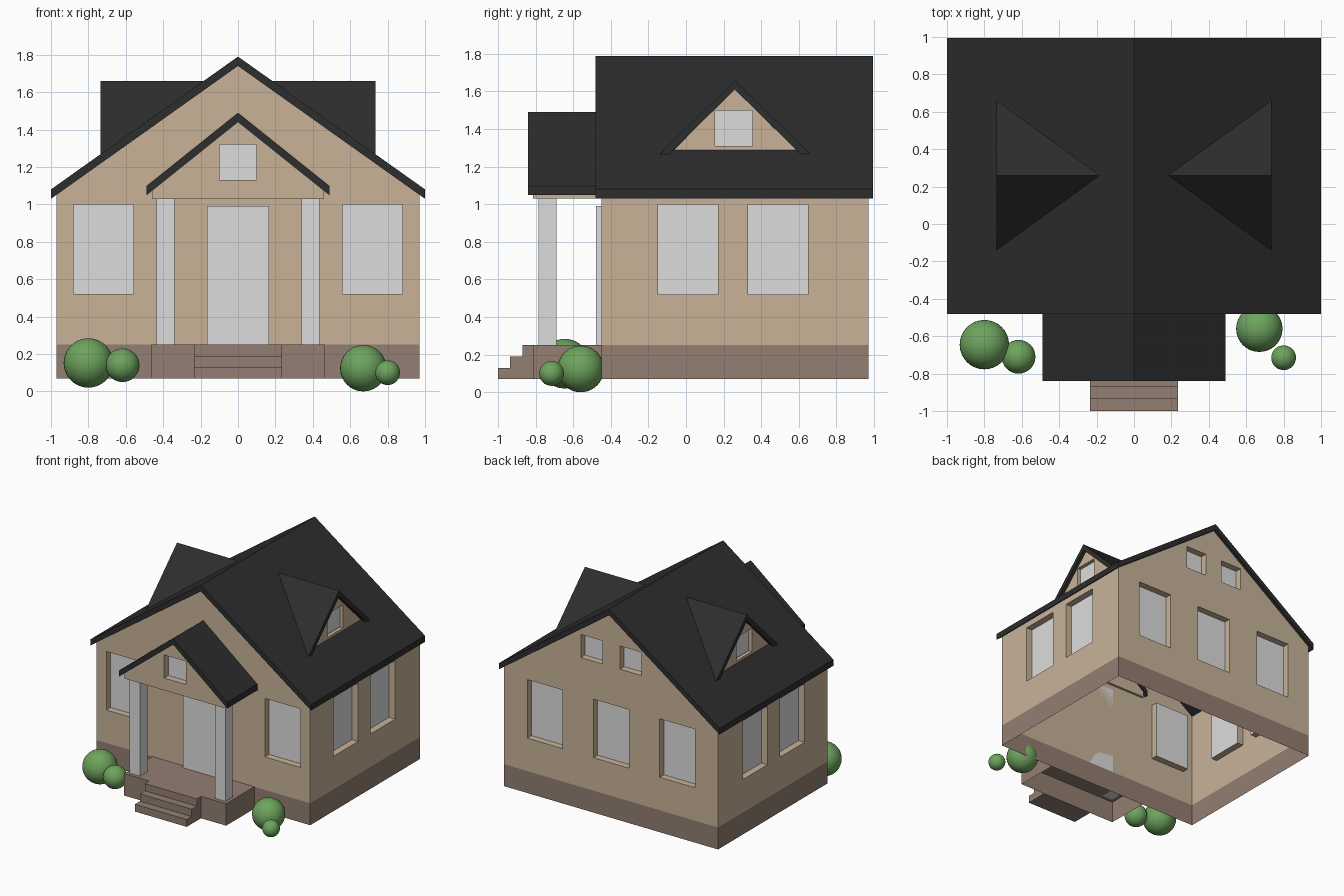
import bpy, bmesh, math
from mathutils import Vector

if "Cube" in bpy.data.objects:
    bpy.data.objects.remove(bpy.data.objects["Cube"])


def material(name, r, g, b):
    m = bpy.data.materials.new(name)
    m.diffuse_color = (r, g, b, 1)
    m.use_nodes = True
    m.node_tree.nodes["Principled BSDF"].inputs["Base Color"].default_value = m.diffuse_color
    return m


TAN = material("tan wall", 0.58, 0.45, 0.315)
BROWN = material("brown masonry", 0.29, 0.21, 0.168)
BLACK = material("dark roof", 0.026, 0.026, 0.026)
WHITE = material("pale grey", 0.72, 0.72, 0.72)
GREEN = material("leaf green", 0.155, 0.37, 0.11)


def finish(name, bm, mats):
    me = bpy.data.meshes.new(name)
    bm.to_mesh(me)
    bm.free()
    for m in mats:
        me.materials.append(m)
    ob = bpy.data.objects.new(name, me)
    bpy.context.collection.objects.link(ob)
    return ob


def prism(pts, axis, lo, hi):
    """Extrude a 2D profile (u, z) along x or y."""
    bm = bmesh.new()
    place = (lambda u, t, z: (t, u, z)) if axis == "x" else (lambda u, t, z: (u, t, z))
    a = [bm.verts.new(place(u, lo, z)) for u, z in pts]
    b = [bm.verts.new(place(u, hi, z)) for u, z in pts]
    bm.faces.new(a)
    bm.faces.new(b)
    n = len(pts)
    for i in range(n):
        bm.faces.new((a[i], a[(i + 1) % n], b[(i + 1) % n], b[i]))
    bmesh.ops.recalc_face_normals(bm, faces=bm.faces[:])
    return bm


def box(x0, x1, y0, y1, z0, z1):
    return prism([(x0, z0), (x1, z0), (x1, z1), (x0, z1)], "y", y0, y1)


def chevron(c, half, top, slope, th=0.05):
    low = top - slope * half
    return [(c - half, low), (c, top), (c + half, low),
            (c + half, low - th), (c, top - th), (c - half, low - th)]


def cut(bm, faces, co, no, **kw):
    geom = set(faces)
    for f in faces:
        geom.update(f.edges)
        geom.update(f.verts)
    bmesh.ops.bisect_plane(bm, geom=list(geom), dist=1e-5, plane_co=co, plane_no=no, **kw)
    bm.normal_update()


def drop(bm, test):
    bm.normal_update()
    bmesh.ops.delete(bm, geom=[f for f in bm.faces if test(f)], context="FACES")


def add_windows(bm, normal, level, rects, depth):
    """Cut window holes (u0, u1, z0, z1) in one wall; add reveals and glass (slot 1)."""
    n = Vector(normal)
    side = Vector((0, 1, 0)) if abs(n.x) > 0.5 else Vector((1, 0, 0))
    up = Vector((0, 0, 1))
    base = n * level
    bm.normal_update()
    wall = lambda: [f for f in bm.faces if f.normal.dot(n) > 0.9]
    for u0, u1, z0, z1 in rects:
        for d, vals in ((side, (u0, u1)), (up, (z0, z1))):
            for v in vals:
                cut(bm, wall(), d * v, d)
    gone = []
    for f in wall():
        c = f.calc_center_median()
        if any(u0 < c.dot(side) < u1 and z0 < c.z < z1 for u0, u1, z0, z1 in rects):
            gone.append(f)
    bmesh.ops.delete(bm, geom=gone, context="FACES")
    for u0, u1, z0, z1 in rects:
        outer = [base + side * u + up * z for u, z in ((u0, z0), (u1, z0), (u1, z1), (u0, z1))]
        inner = [p - n * depth for p in outer]
        mid = sum(outer, Vector()) / 4
        quads = [(inner, 1)] + [([outer[i], outer[(i + 1) % 4], inner[(i + 1) % 4], inner[i]], 0)
                                for i in range(4)]
        for pts, mat in quads:
            f = bm.faces.new([bm.verts.new(p) for p in pts])
            f.material_index = mat
            f.normal_update()
            if f.normal.dot(mid - f.calc_center_median()) < 0:
                f.normal_flip()


# House shell, open below and under the roof
bm = prism([(-.97, .07), (.97, .07), (.97, 1.051), (0, 1.74), (-.97, 1.051)], "y", -.45, .97)
drop(bm, lambda f: abs(f.normal.z) > 0.3)
cut(bm, bm.faces[:], (0, 0, .25), (0, 0, 1))
for f in bm.faces:
    if f.calc_center_median().z < .25:
        f.material_index = 2
W = (.52, 1.0)
add_windows(bm, (0, -1, 0), .45, [(-.88, -.56, *W), (.56, .88, *W)], .055)
add_windows(bm, (0, 1, 0), .97, [(x - .16, x + .16, *W) for x in (-.6, 0, .6)]
            + [(-.275, -.08, 1.31, 1.5), (.08, .275, 1.31, 1.5)], .055)
for s in (-1, 1):
    add_windows(bm, (s, 0, 0), .97, [(-.15, .17, *W), (.33, .65, *W)], .055)
finish("house_walls", bm, [TAN, WHITE, BROWN])

# Main roof
finish("main_roof", prism(chevron(0, 1.0, 1.79, .71), "y", -.482, .995), [BLACK])

# Dormers, trimmed along the main roof slope
for s, tag in ((-1, "left"), (1, "right")):
    lo, hi = sorted((s * .735, s * .1))
    bm = prism(chevron(.26, .397, 1.66, .98), "x", lo, hi)
    cut(bm, bm.faces[:], (0, 0, 1.785), (s * .71, 0, 1), clear_inner=True)
    finish("dormer_roof_" + tag, bm, [BLACK])

    bm = prism([(-.085, 1.27), (.605, 1.27), (.26, 1.612)], "x", *sorted((s * .705, s * .6)))
    drop(bm, lambda f: f.normal.x * s < 0.9)
    add_windows(bm, (s, 0, 0), .705, [(.155, .355, 1.31, 1.5)], .03)
    finish("dormer_wall_" + tag, bm, [TAN, WHITE])

# Porch gable and roof
bm = prism([(-.46, 1.03), (.46, 1.03), (.46, 1.072), (0, 1.44), (-.46, 1.072)], "y", -.815, -.43)
add_windows(bm, (0, -1, 0), .815, [(-.1, .1, 1.13, 1.32)], .055)
finish("porch_gable", bm, [TAN, WHITE])
finish("porch_roof", prism(chevron(0, .49, 1.49, .8), "y", -.84, -.42), [BLACK])

# Porch floor (open below), steps, columns and door
bm = box(-.463, .463, -.815, -.45, .07, .25)
drop(bm, lambda f: f.normal.z < -0.9 or f.normal.y > 0.9)
finish("porch_floor", bm, [BROWN])
steps = [(-1, .07), (-1, .13), (-.935, .13), (-.935, .19), (-.87, .19), (-.87, .25),
         (-.814, .25), (-.814, .07)]
finish("front_steps", prism(steps, "x", -.235, .235), [BROWN])
for s, tag in ((-1, "left"), (1, "right")):
    x0, x1 = sorted((s * .34, s * .435))
    finish("porch_column_" + tag, box(x0, x1, -.785, -.69, .25, 1.03), [WHITE])
finish("front_door", box(-.165, .165, -.48, -.45, .25, .99), [WHITE])

# Round bushes
for i, (x, y, z, r) in enumerate([(-.80, -.645, .152, .132), (-.617, -.71, .14, .09),
                                  (.67, -.56, .124, .124), (.80, -.715, .10, .066)]):
    bm = bmesh.new()
    bmesh.ops.create_uvsphere(bm, u_segments=32, v_segments=20, radius=r)
    bmesh.ops.translate(bm, verts=bm.verts[:], vec=(x, y, z))
    for f in bm.faces:
        f.smooth = True
    finish("bush_%d" % (i + 1), bm, [GREEN])
